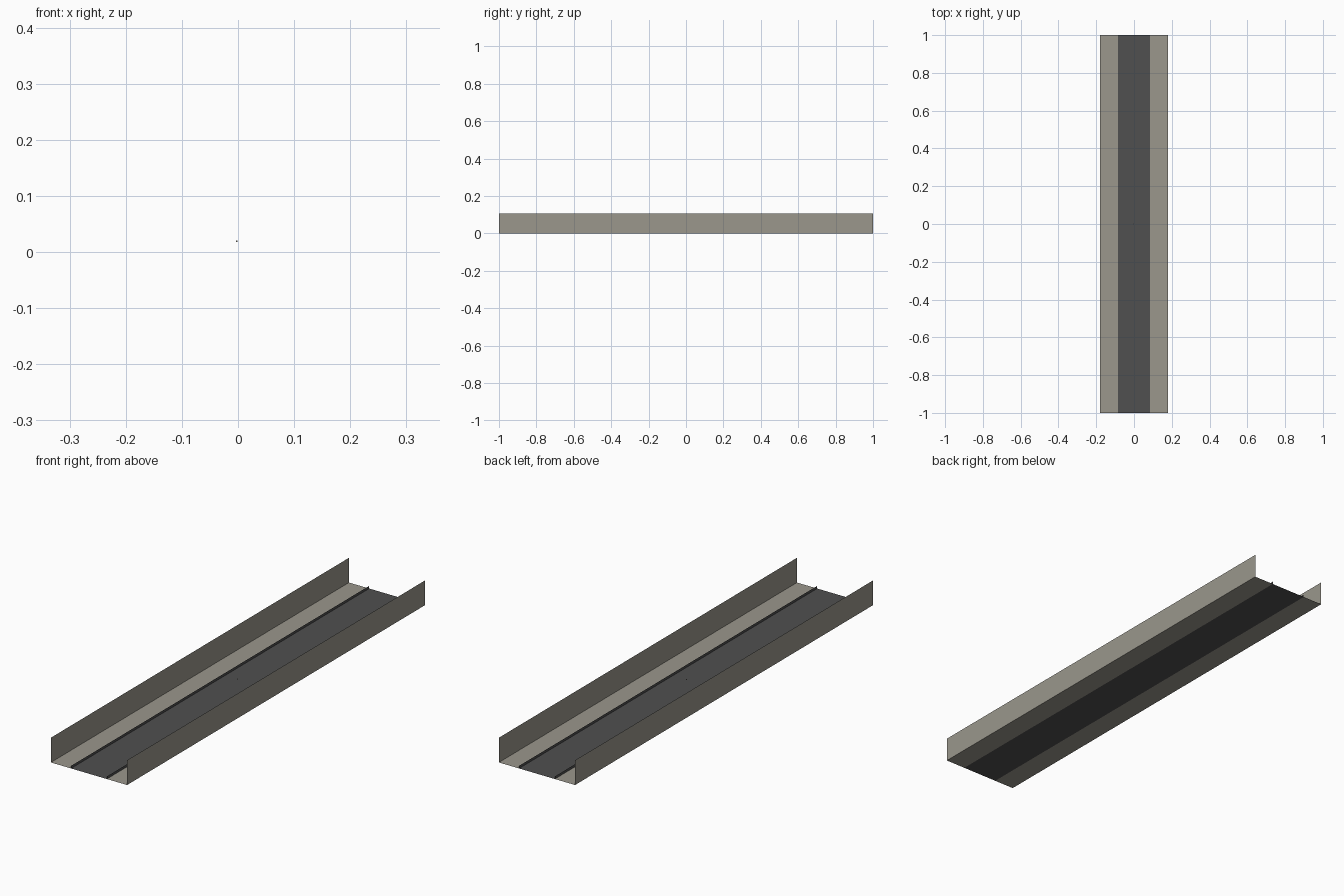
import bpy

if "Cube" in bpy.data.objects:
    bpy.data.objects.remove(bpy.data.objects["Cube"])

HALF_LEN, HALF_W, STRIP_W = 1.0, 0.179, 0.084
WALL_H, LIP_H = 0.105, 0.011


def material(name, rgb):
    m = bpy.data.materials.new(name)
    m.diffuse_color = (*rgb, 1)
    m.use_nodes = True
    m.node_tree.nodes["Principled BSDF"].inputs["Base Color"].default_value = m.diffuse_color
    return m


concrete = material("warm grey concrete", (0.325, 0.31, 0.265))
asphalt = material("dark asphalt", (0.079, 0.079, 0.08))


def sheet(name, a, b, mat):
    """Long flat sheet swept along y between two (x, z) points."""
    (x0, z0), (x1, z1) = a, b
    verts = [(x0, -HALF_LEN, z0), (x1, -HALF_LEN, z1),
             (x1, HALF_LEN, z1), (x0, HALF_LEN, z0)]
    me = bpy.data.meshes.new(name)
    me.from_pydata(verts, [], [(0, 1, 2, 3)])
    me.materials.append(mat)
    ob = bpy.data.objects.new(name, me)
    bpy.context.collection.objects.link(ob)
    return ob


# Dark central strip
sheet("road_strip", (-STRIP_W, 0), (STRIP_W, 0), asphalt)

# Side floors, low lips beside the strip, and outer walls (faces point inward)
sheet("left_floor", (-HALF_W, 0), (-STRIP_W, 0), concrete)
sheet("right_floor", (STRIP_W, 0), (HALF_W, 0), concrete)
sheet("left_lip", (-STRIP_W, LIP_H), (-STRIP_W, 0), asphalt)
sheet("right_lip", (STRIP_W, 0), (STRIP_W, LIP_H), asphalt)
sheet("left_wall", (-HALF_W, WALL_H), (-HALF_W, 0), concrete)
sheet("right_wall", (HALF_W, 0), (HALF_W, WALL_H), concrete)

# Tiny marker hovering over the centre
bpy.ops.mesh.primitive_cube_add(size=0.003, location=(-0.002, 0, 0.0195))
marker = bpy.context.object
marker.name = "centre_marker"
marker.data.materials.append(concrete)
